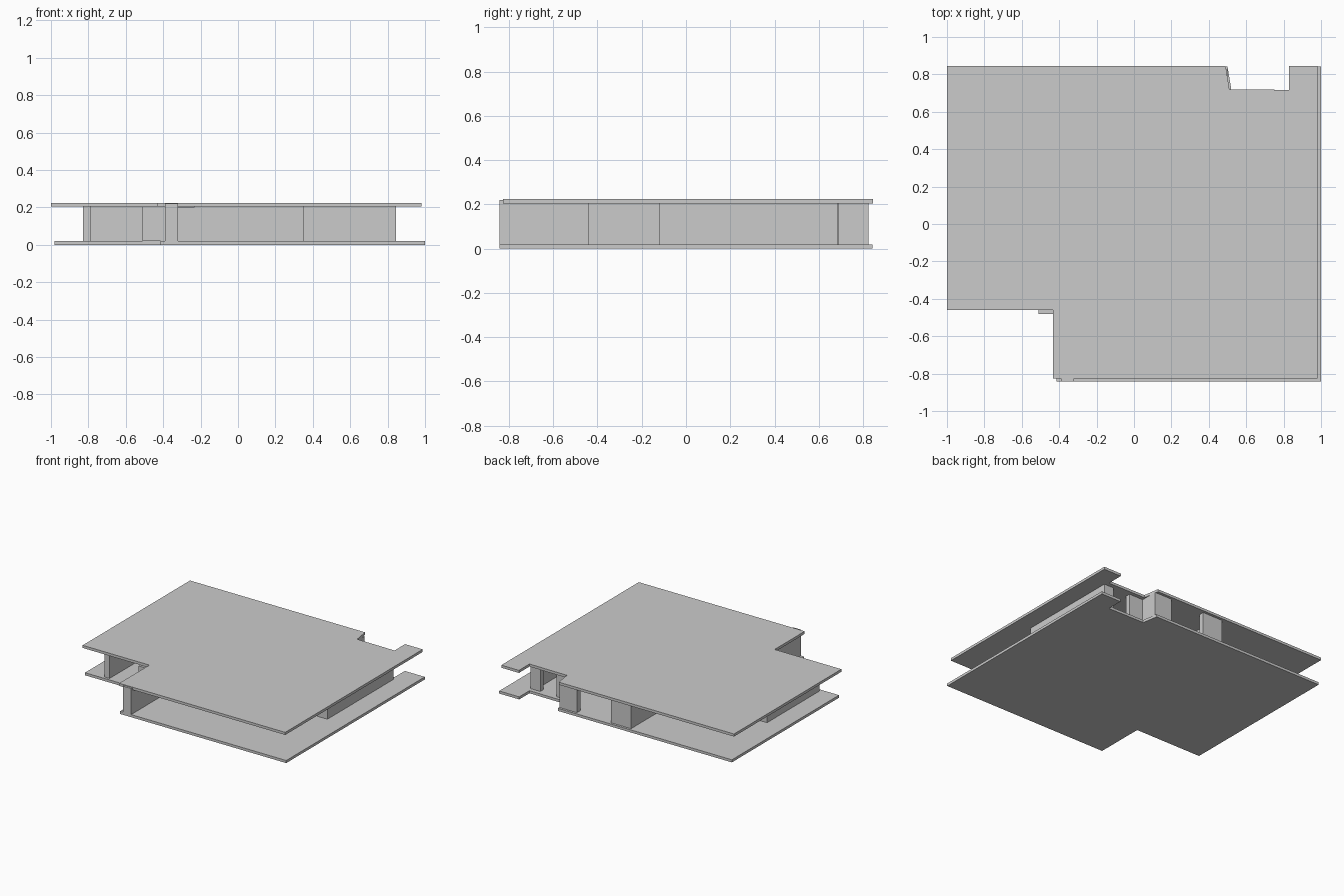
import bpy, bmesh

if "Cube" in bpy.data.objects:
    bpy.data.objects.remove(bpy.data.objects["Cube"])


def prism(name, outline, z0, z1):
    """Extrude a plan outline between two heights."""
    bm = bmesh.new()
    face = bm.faces.new([bm.verts.new((x, y, z0)) for x, y in outline])
    ext = bmesh.ops.extrude_face_region(bm, geom=[face])
    verts = [g for g in ext["geom"] if isinstance(g, bmesh.types.BMVert)]
    bmesh.ops.translate(bm, verts=verts, vec=(0, 0, z1 - z0))
    bmesh.ops.recalc_face_normals(bm, faces=bm.faces)
    mesh = bpy.data.meshes.new(name)
    bm.to_mesh(mesh)
    bm.free()
    ob = bpy.data.objects.new(name, mesh)
    bpy.context.collection.objects.link(ob)
    return ob


def wall(name, x0, x1, y0, y1, z0=0.02, z1=0.205):
    return prism(name, [(x0, y0), (x1, y0), (x1, y1), (x0, y1)], z0, z1)


def slab(name, x0, x1, y0, y1, corner_x, corner_y, notch_x, z0, z1):
    """Floor plate with a front-left cut-out and a back notch."""
    prism(name, [(x0, corner_y), (corner_x, corner_y), (corner_x, y0), (x1, y0),
                 (x1, y1), (0.83, y1), (0.83, 0.717), (notch_x + 0.02, 0.72),
                 (notch_x, y1), (x0, y1)], z0, z1)


# Floor and roof plates, slightly offset from each other
slab("floor_slab", -0.98, 1.0, -0.842, 0.842, -0.415, -0.46, 0.50, 0, 0.02)
slab("roof_slab", -1.0, 0.98, -0.826, 0.845, -0.432, -0.46, 0.49, 0.205, 0.225)

# Front fin wall, standing just proud of the roof edge
wall("front_fin_wall", -0.39, -0.32, -0.842, -0.44)
wall("front_fin_cap", -0.39, -0.32, -0.842, -0.826, 0.205, 0.22)

# Left side: long wall, entrance returns and recessed back-left wall
wall("left_wall", -0.83, -0.785, -0.44, 0.20)
wall("entrance_return", -0.51, -0.32, -0.48, -0.44)
wall("back_left_wall", -0.785, -0.11, 0.16, 0.20)

# Back wall segments with an opening between them
wall("back_room_side_wall", -0.11, -0.07, 0.16, 0.785)
wall("back_wall_left", -0.11, 0.06, 0.785, 0.825)
wall("back_wall_right", 0.35, 0.50, 0.785, 0.825)

# Walls following the back notch
wall("notch_side_wall", 0.46, 0.50, 0.69, 0.785)
wall("notch_back_wall", 0.50, 0.62, 0.65, 0.69)
wall("notch_corner_wall", 0.76, 0.805, 0.645, 0.685)

# Right wall and stepped front facade
wall("right_wall", 0.805, 0.845, -0.12, 0.685)
wall("front_right_wall", 0.35, 0.805, -0.12, -0.08)
wall("front_step_wall", 0.31, 0.35, -0.44, -0.08)
wall("front_wall", -0.235, 0.31, -0.44, -0.40)
wall("front_link_wall", -0.32, -0.235, -0.44, -0.40, 0.02, 0.20)
